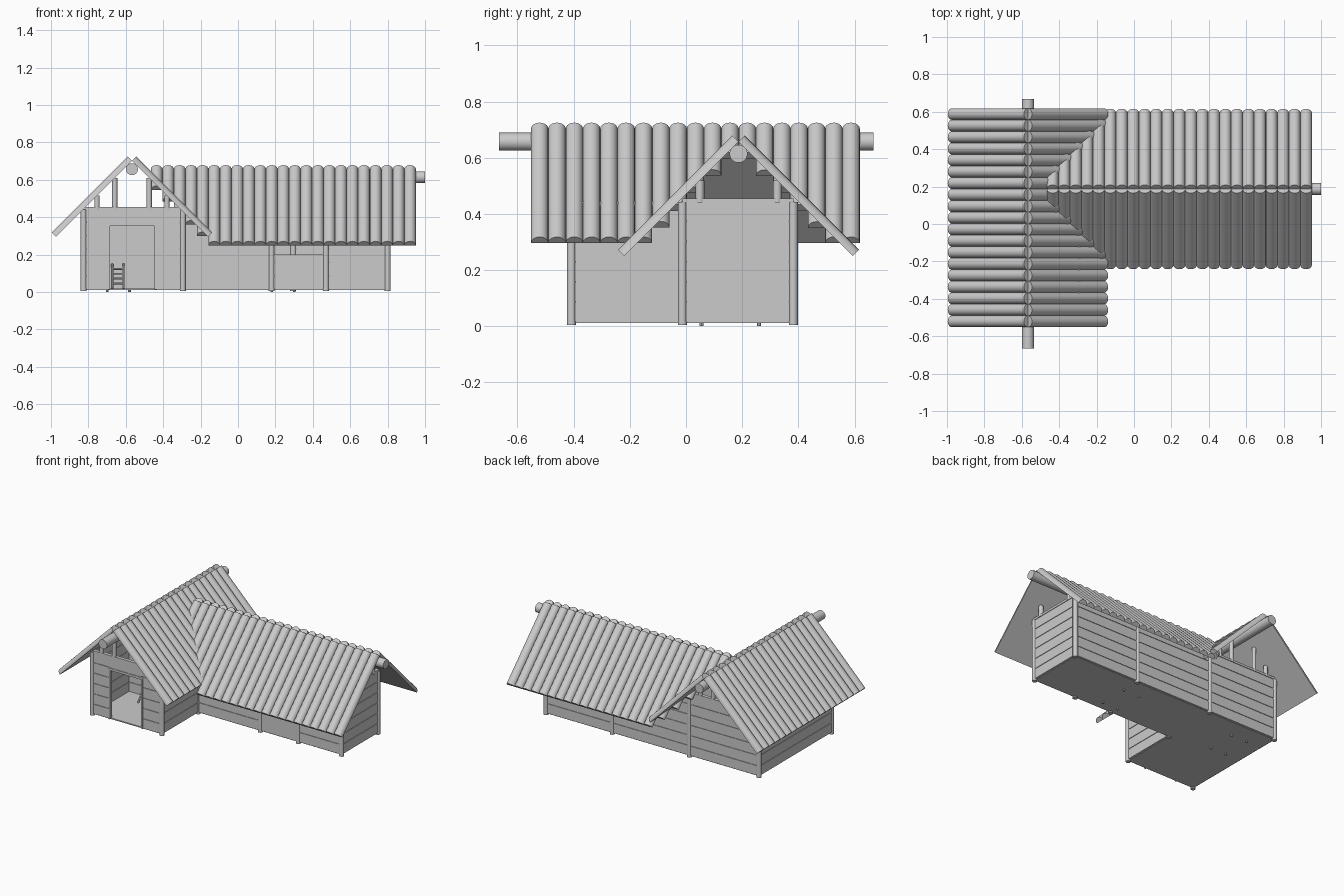
import bpy, bmesh, math
from mathutils import Vector, Matrix

if "Cube" in bpy.data.objects:
    bpy.data.objects.remove(bpy.data.objects["Cube"])

R = 0.031            # half-log radius of the roofing
PITCH = 0.0616
WX, WZ = -0.567, 0.703   # cross wing ridge (runs along y)
MY, MZ = 0.187, 0.657    # main ridge (runs along x)
RUN = 0.407              # horizontal run of each slope
X0, X1, X2 = -0.825, -0.295, 0.80
Y0, Y1, Y2 = -0.408, -0.013, 0.382
TOP = 0.445


def finish(name, bm):
    bmesh.ops.recalc_face_normals(bm, faces=bm.faces)
    me = bpy.data.meshes.new(name)
    bm.to_mesh(me)
    bm.free()
    ob = bpy.data.objects.new(name, me)
    bpy.context.collection.objects.link(ob)
    bpy.ops.object.select_all(action='DESELECT')
    ob.select_set(True)
    bpy.context.view_layer.objects.active = ob
    bpy.ops.object.shade_smooth_by_angle(angle=math.radians(35))
    return ob


def box(bm, lo, hi):
    lo, hi = Vector(lo), Vector(hi)
    s = hi - lo
    m = Matrix.Translation((lo + hi) / 2) @ Matrix.Diagonal((s.x, s.y, s.z, 1))
    bmesh.ops.create_cube(bm, size=1, matrix=m)


def rod(bm, a, b, r, n=16):
    a, b = Vector(a), Vector(b)
    d = b - a
    m = Matrix.Translation((a + b) / 2) @ d.to_track_quat('Z', 'Y').to_matrix().to_4x4()
    bmesh.ops.create_cone(bm, cap_ends=True, segments=n, radius1=r, radius2=r,
                          depth=d.length, matrix=m)


def half_log(bm, start, end, across, up):
    """Half-round log, flat side down, from start to end."""
    rings = []
    for p in (start, end):
        ring = []
        for i in range(11):
            a = math.pi * i / 10
            ring.append(bm.verts.new(Vector(p) + Vector(across) * R * math.cos(a)
                                     + Vector(up) * R * math.sin(a)))
        rings.append(ring)
    a, b = rings
    for i in range(11):
        j = (i + 1) % 11
        bm.faces.new((a[i], a[j], b[j], b[i]))
    bm.faces.new(a)
    bm.faces.new(b)


h = math.sqrt(0.5)

# Cross wing roof: logs on the valley side stop where the main roof takes over
for side, name in ((-1, "wing_roof_left"), (1, "wing_roof_right")):
    bm = bmesh.new()
    for i in range(19):
        y = -0.521 + PITCH * i
        run = RUN if side < 0 else min(RUN, abs(y - MY) + 0.075)
        half_log(bm, (WX, y, WZ), (WX + side * run, y, WZ - run), (0, 1, 0), (side * h, 0, h))
    finish(name, bm)

# Main roof: logs shorten along the valley
for side, name in ((-1, "main_roof_front"), (1, "main_roof_back")):
    bm = bmesh.new()
    for i in range(23):
        x = 0.92 - PITCH * i
        run = min(RUN, x + 0.521 + 0.025)
        if run > 0.03:
            half_log(bm, (x, MY, MZ), (x, MY + side * run, MZ - run), (1, 0, 0), (0, side * h, h))
    finish(name, bm)

# Ridge beams
bm = bmesh.new()
rod(bm, (WX, -0.665, 0.657), (WX, 0.668, 0.657), 0.032, 24)
finish("wing_ridge_beam", bm)
bm = bmesh.new()
rod(bm, (-0.45, MY, 0.614), (1.0, MY, 0.614), 0.032, 24)
finish("main_ridge_beam", bm)


def wall(name, a, b, z0=0.015, z1=TOP, n=6):
    """Plank wall along x or y with a thin backing in the gaps."""
    bm = bmesh.new()
    dx, dy = (0, 0.008) if a[1] == b[1] else (0.008, 0)
    step = (z1 - z0) / n
    for i in range(n):
        box(bm, (a[0] - dx, a[1] - dy, z0 + i * step + 0.003),
            (b[0] + dx, b[1] + dy, z0 + (i + 1) * step - 0.003))
    box(bm, (a[0] - dx / 2, a[1] - dy / 2, z0), (b[0] + dx / 2, b[1] + dy / 2, z1))
    finish(name, bm)


D0, D1, DZ = -0.69, -0.44, 0.36      # wing doorway
H0, H1, HZ = 0.195, 0.46, 0.20       # main front half-height opening
wall("wing_front_left", (X0, Y0), (D0, Y0))
wall("wing_front_right", (D1, Y0), (X1, Y0))
wall("wing_front_lintel", (D0, Y0), (D1, Y0), DZ, TOP, 1)
wall("wing_left_wall", (X0, Y0), (X0, Y2))
wall("wing_right_wall", (X1, Y0), (X1, Y1))
wall("inner_wall", (X0, Y1), (X1, Y1))
wall("main_front_left", (X1, Y1), (H0, Y1))
wall("main_front_right", (H1, Y1), (X2, Y1))
wall("main_half_panel", (H0, Y1), (H1, Y1), 0.015, HZ, 1)
wall("main_end_wall", (X2, Y1), (X2, Y2))
wall("back_wall", (X0, Y2), (X2, Y2))

# Floors
bm = bmesh.new()
box(bm, (X0, Y0, 0.012), (X1, Y1, 0.02))
box(bm, (X0, Y1, 0.012), (X2, Y2, 0.02))
finish("floor", bm)

# Wall posts
bm = bmesh.new()
for x, y in ((X0, Y0), (X1, Y0), (X0, Y2), (X1, Y1), (X1, Y2), (0.295, Y2),
             (0.18, Y1), (0.47, Y1), (X2, Y1), (X2, Y2)):
    rod(bm, (x, y, 0.005), (x, y, TOP - 0.003), 0.016)
finish("wall_posts", bm)

# Door frame and gable beams
bm = bmesh.new()
for x in (D0, D1):
    box(bm, (x - 0.006, Y0 - 0.012, 0.015), (x + 0.006, Y0 + 0.012, DZ))
box(bm, (D0, Y0 - 0.012, DZ - 0.008), (D1, Y0 + 0.012, DZ + 0.008))
finish("door_frame", bm)
bm = bmesh.new()
for y in (Y0, Y2):
    box(bm, (X0 + 0.01, y - 0.012, 0.44), (X1 - 0.01, y + 0.012, 0.455))
box(bm, (X2 - 0.012, Y1, 0.44), (X2 + 0.012, Y2, 0.455))
finish("gable_beams", bm)

# Short open-gable posts
bm = bmesh.new()
for y in (Y0, Y2):
    for d in (-0.187, -0.092, 0.092, 0.187):
        rod(bm, (WX + d, y, 0.44), (WX + d, y, WZ - abs(d)), 0.014, 12)
for d in (-0.138, 0.138):
    rod(bm, (X2, MY + d, 0.44), (X2, MY + d, MZ - abs(d)), 0.016, 12)
finish("gable_posts", bm)

# Tables inside, legs set through the floor
for x, name in ((-0.64, "wing_table"), (0.24, "main_table")):
    bm = bmesh.new()
    box(bm, (x - 0.09, 0.03, 0.11), (x + 0.09, 0.28, 0.125))
    for sx in (-0.06, 0.06):
        for y in (0.055, 0.26):
            rod(bm, (x + sx, y, 0.0), (x + sx, y, 0.11), 0.007, 8)
    finish(name, bm)

# Small ladder inside the doorway
bm = bmesh.new()
for x in (-0.672, -0.612):
    rod(bm, (x, -0.13, 0.02), (x, -0.04, 0.15), 0.006, 8)
for i in range(4):
    t = 0.2 + 0.2 * i
    y, z = -0.13 + 0.09 * t, 0.02 + 0.13 * t
    rod(bm, (-0.672, y, z), (-0.612, y, z), 0.005, 8)
finish("ladder", bm)
